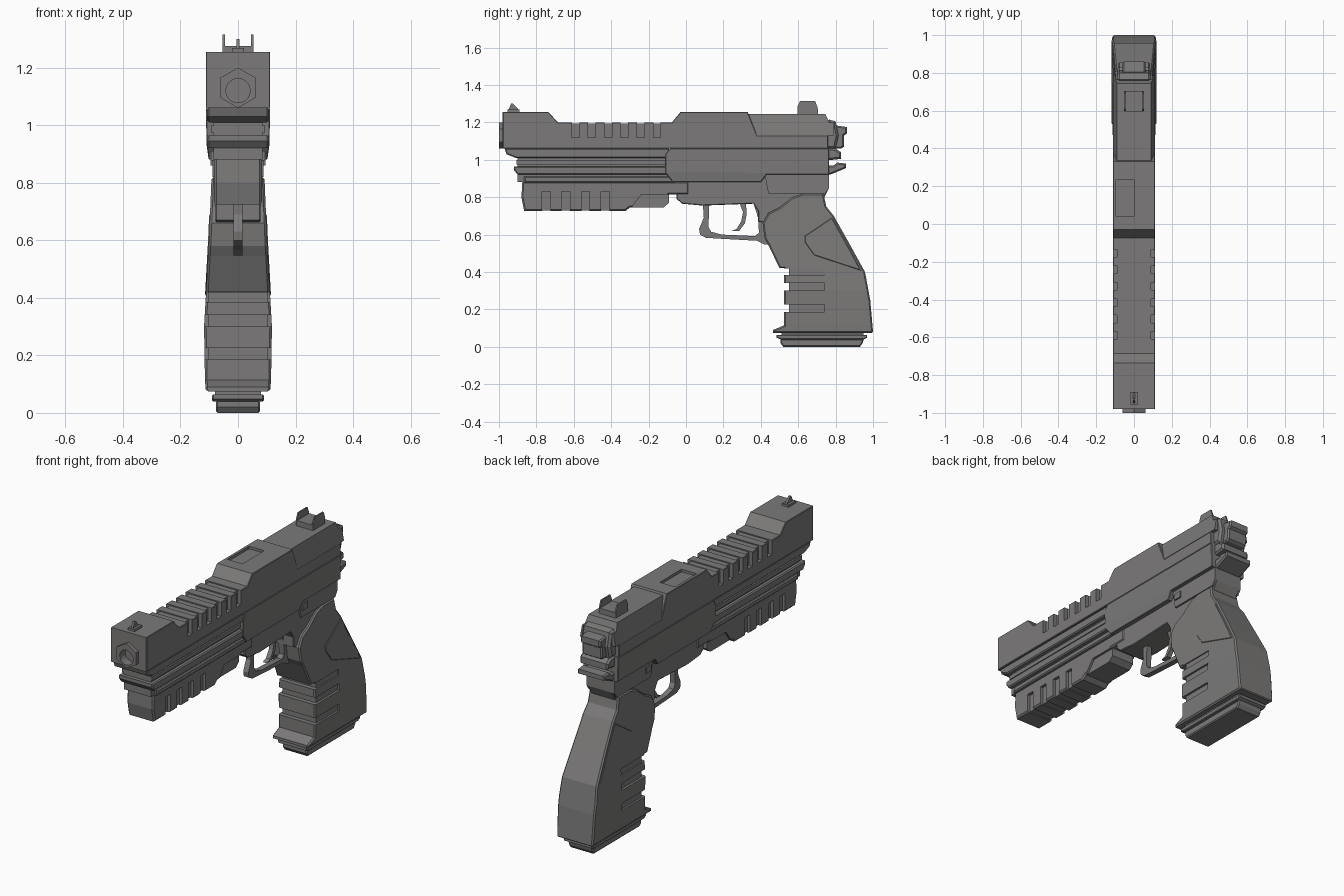
import bpy, bmesh, math

AX = {'x': lambda p, a: (a, p[0], p[1]),
      'y': lambda p, a: (p[0], a, p[1]),
      'z': lambda p, a: (p[0], p[1], a)}

# Dark gunmetal for every part
dark = bpy.data.materials.new("dark_metal")
dark.diffuse_color = (.2, .195, .193, 1)


def interp(table, z):
    if z <= table[0][0]:
        return table[0][1]
    for (z0, w0), (z1, w1) in zip(table, table[1:]):
        if z <= z1:
            return w0 + (w1 - w0) * (z - z0) / (z1 - z0)
    return table[-1][1]


def prism(name, pts, spans, axis='x', bevel=0.0, widths=None):
    """Extrude a 2D profile along an axis; widths = [(z, half width)] tapers x by height."""
    bm = bmesh.new()
    if isinstance(spans, (int, float)):
        spans = [(-spans, spans)]
    for a, b in spans:
        lo = [bm.verts.new(AX[axis](p, a)) for p in pts]
        hi = [bm.verts.new(AX[axis](p, b)) for p in pts]
        bm.faces.new(lo)
        bm.faces.new(hi)
        for i in range(len(pts)):
            j = (i + 1) % len(pts)
            bm.faces.new((lo[i], lo[j], hi[j], hi[i]))
    if widths:
        for z, _ in widths[1:-1]:
            bmesh.ops.bisect_plane(bm, geom=bm.verts[:] + bm.edges[:] + bm.faces[:],
                                   plane_co=(0, 0, z), plane_no=(0, 0, 1), dist=1e-5)
        for v in bm.verts:
            v.co.x *= interp(widths, v.co.z)
    bmesh.ops.recalc_face_normals(bm, faces=bm.faces)
    if bevel:
        bm.normal_update()
        rim = [e for e in bm.edges if len(e.link_faces) == 2 and
               sorted(abs(f.normal.x) > 0.8 for f in e.link_faces) == [False, True]]
        bmesh.ops.bevel(bm, geom=rim, offset=bevel, segments=1, affect='EDGES', clamp_overlap=True)
    me = bpy.data.meshes.new(name)
    bm.to_mesh(me)
    bm.free()
    me.materials.append(dark)
    ob = bpy.data.objects.new(name, me)
    bpy.context.collection.objects.link(ob)
    return ob


def cut(ob, cutter):
    m = ob.modifiers.new("cut", 'BOOLEAN')
    m.object, m.operation, m.solver = cutter, 'DIFFERENCE', 'EXACT'
    cutter.hide_render = True
    cutter.hide_set(True)


def box(y0, y1, z0, z1):
    return [(y0, z0), (y1, z0), (y1, z1), (y0, z1)]


def ring(r, z, n, turn=0.0):
    return [(r * math.cos(turn + 2 * math.pi * i / n), z + r * math.sin(turn + 2 * math.pi * i / n))
            for i in range(n)]


# Slide with grip ribs, ejection port and bore
slide = prism("slide", [(-.98, 1.06), (-.98, 1.255), (-.735, 1.255), (-.685, 1.2), (-.075, 1.2),
                        (-.03, 1.255), (.33, 1.255), (.38, 1.13), (.76, 1.13), (.76, 1.06)],
              .112, bevel=.003)
u_top = [(-.2, 1.12), (-.09, 1.12), (-.09, 1.194), (.09, 1.194), (.09, 1.12), (.2, 1.12), (.2, 1.3), (-.2, 1.3)]
cut(slide, prism("rib_cutter", u_top, [(-.175 - .087 * i, -.135 - .087 * i) for i in range(6)], 'y'))
cut(slide, prism("port_cutter", box(.04, .235, 1.24, 1.3), [(-.095, 0)]))
bore = prism("bore_cutter", ring(.042, 1.12, 20), [(-1.1, -.95)], 'y')
cut(slide, bore)
prism("slide_rear", [(.335, 1.13), (.335, 1.245), (.745, 1.245), (.765, 1.2), (.79, 1.2), (.79, 1.13)],
      1, widths=[(1.13, .112), (1.245, .09)])

# Muzzle
muzzle = prism("muzzle", ring(.07, 1.13, 6, math.pi / 6), [(-1, -.9)], 'y')
cut(muzzle, bore)

# Sights
prism("front_sight_base", box(-.955, -.89, 1.25, 1.268), .02)
prism("front_sight_blade", [(-.95, 1.265), (-.935, 1.3), (-.925, 1.3), (-.895, 1.268)], .006)
prism("rear_sight_base", box(.595, .705, 1.24, 1.275), .05)
prism("rear_sight_ears", [(.597, 1.24), (.597, 1.285), (.61, 1.315), (.69, 1.315), (.703, 1.28), (.703, 1.24)],
      [(-.054, -.046), (.046, .054)])

# Hammer and stepped rear end
prism("rear_plate", [(.74, 1.06), (.74, 1.19), (.765, 1.215), (.8, 1.205), (.815, 1.13), (.8, 1.06)], .09, bevel=.012)
prism("hammer", [(.79, 1.06), (.79, 1.185), (.86, 1.175), (.86, 1.14), (.845, 1.13), (.845, 1.07), (.83, 1.06)],
      .062, bevel=.008)
prism("rear_lip", [(.74, 1.065), (.80, 1.06), (.83, 1.04), (.83, 1.005), (.74, .995)], .088, bevel=.01)
prism("rear_beak", [(.74, .97), (.79, .97), (.81, .985), (.855, .98), (.855, .955), (.77, .92), (.74, .92)],
      .085, bevel=.008)

# Receiver
prism("receiver", [(-.085, 1.06), (-.11, 1.03), (-.11, .93), (-.07, .88), (.4, .88), (.43, .92),
                   (.765, .92), (.765, 1.06)], 1, bevel=.003, widths=[(.88, .102), (.93, .109), (1.06, .112)])

# Layered rails under the slide
prism("upper_rail", [(-.97, 1.06), (-.96, 1.03), (-.91, 1.01), (-.09, 1.01), (-.09, 1.06)], .107, bevel=.006)
prism("rail_core", box(-.9, -.09, .88, 1.02), .085)
prism("middle_rail", box(-.905, -.09, .975, .998), .094)
prism("lower_rail", [(-.92, .965), (-.92, .945), (-.9, .92), (-.095, .92), (-.095, .965)], .107, bevel=.006)
prism("bottom_rail", box(-.865, -.06, .878, .91), .1, bevel=.006)

# Notched accessory rail
acc = prism("accessory_rail", [(-.875, .885), (-.88, .8), (-.865, .725), (-.325, .725), (-.3, .745), (-.12, .745),
                               (-.09, .77), (-.09, .815), (.015, .815), (.015, .885)], .083, bevel=.008)
u_low = [(-.2, .83), (-.066, .83), (-.066, .73), (.066, .73), (.066, .83), (.2, .83), (.2, .6), (-.2, .6)]
cut(acc, prism("notch_cutter", u_low, [(y, y + .045) for y in (-.77, -.665, -.56, -.455)], 'y'))
cut(acc, prism("rail_step_cutter", [(-.325, .7), (-.24, .813), (-.08, .813), (-.08, .7)],
               [(-.2, -.07), (.07, .2)]))

# Frame, lever, trigger and guard
prism("frame", [(-.05, .89), (-.05, .79), (-.02, .765), (.09, .755), (.36, .765), (.385, .725), (.385, .67),
                (.43, .66), (.6, .74), (.74, .8), (.765, .85), (.765, .925), (.43, .925), (.4, .89)],
      .078, bevel=.004)
prism("tang", [(.42, .925), (.44, .82), (.745, .82), (.765, .85), (.765, .925)], .088)
prism("takedown_lever", box(.445, .49, .86, .895), .096)
prism("trigger_guard", [(.09, .77), (.095, .69), (.07, .63), (.075, .6), (.105, .583), (.18, .578), (.38, .567),
                        (.42, .547), (.45, .547), (.45, .7), (.36, .77), (.385, .69), (.39, .61), (.37, .592),
                        (.19, .6), (.135, .615), (.12, .64), (.125, .77)], .016)
prism("trigger", [(.285, .77), (.305, .72), (.295, .67), (.27, .63), (.24, .618), (.285, .62), (.315, .66),
                  (.325, .71), (.32, .77)], .013)

# Grip with finger slots
grip_w = [(.07, .112), (.12, .115), (.3, .118), (.42, .111), (.6, .101), (.82, .092)]
grip = prism("grip", [(.465, .075), (.465, .09), (.525, .115), (.525, .42), (.5, .42), (.44, .545), (.42, .58),
                      (.41, .66), (.44, .715), (.5, .745), (.57, .8), (.63, .82), (.735, .82), (.75, .75),
                      (.79, .7), (.88, .54), (.957, .4), (.985, .25), (1, .08), (.995, .075)],
             1, bevel=.014, widths=grip_w)
u_front = [(-.2, .4), (-.2, .74), (-.105, .74), (-.105, .55), (.105, .55), (.105, .74), (.2, .74), (.2, .4)]
cut(grip, prism("finger_slot_cutter", u_front, [(.385, .419), (.3, .34), (.185, .225)], 'z'))
prism("grip_back_panel", [(.78, .69), (.635, .592), (.635, .56), (.685, .49), (.935, .408), (.87, .53)],
      1, bevel=.003, widths=[(z, w + .003) for z, w in grip_w])

# Magazine base
prism("magazine_neck", box(.51, .95, .05, .08), .08)
prism("magazine_lip", [(.485, .064), (.485, .048), (.505, .04), (.95, .04), (.968, .048), (.968, .064)],
      .09, bevel=.004)
prism("magazine_base", [(.505, .042), (.505, .02), (.52, 0), (.93, 0), (.945, .02), (.95, .042)],
      .077, bevel=.006)
